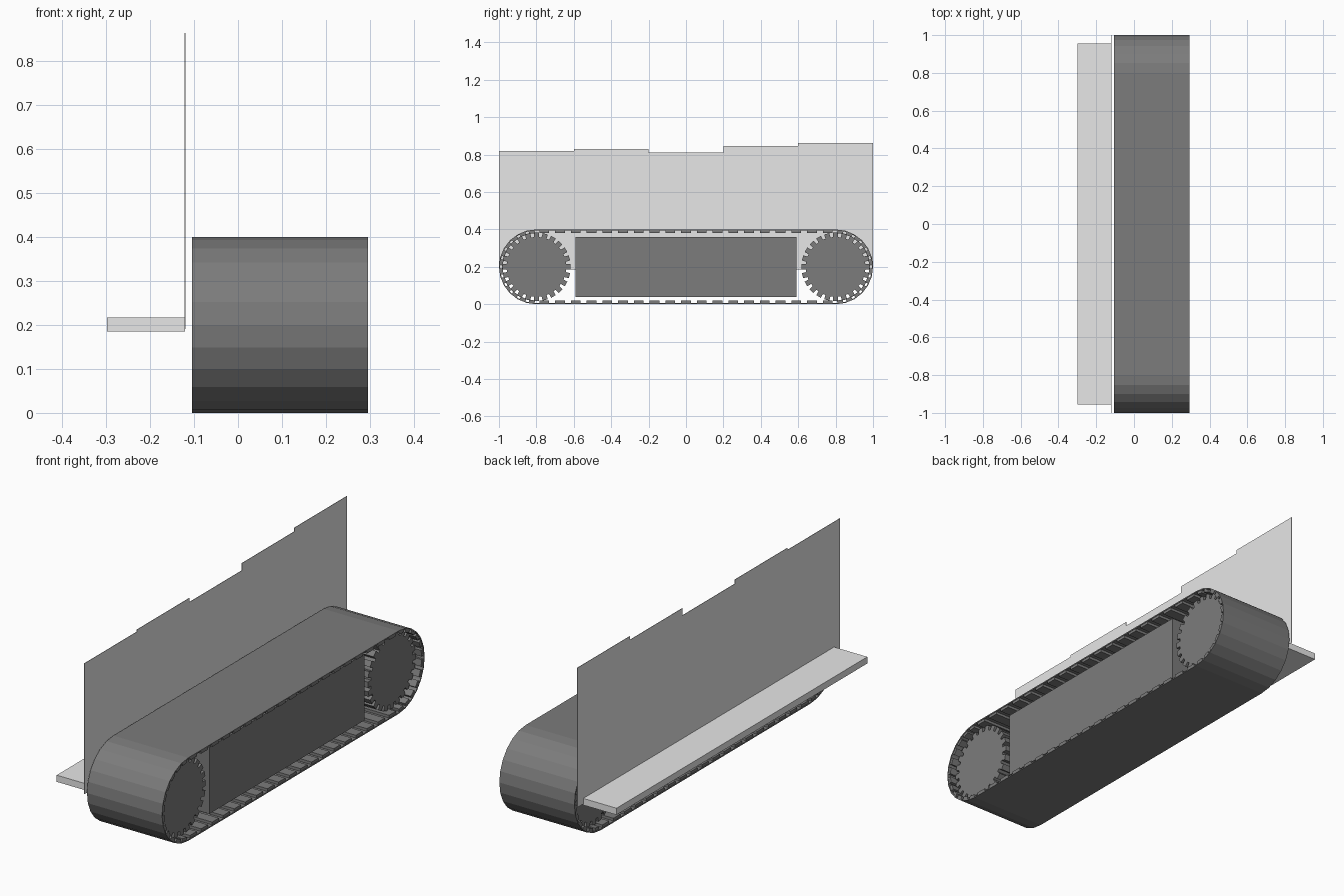
import bpy, bmesh, math
from mathutils import Matrix, Vector

if "Cube" in bpy.data.objects:
    bpy.data.objects.remove(bpy.data.objects["Cube"])


def material(name, v):
    m = bpy.data.materials.new(name)
    m.diffuse_color = (v, v, v, 1)
    m.use_nodes = True
    m.node_tree.nodes["Principled BSDF"].inputs["Base Color"].default_value = m.diffuse_color
    return m


DARK = material("dark rubber grey", 0.2)
LIGHT = material("light grey", 0.8)
BELT_X0, BELT_X1 = -0.105, 0.295      # belt width
CORE_X0, CORE_X1 = -0.07, 0.26        # wheels and inner box
WHEEL_Y, MID_Z, BELT_R = 0.8, 0.2, 0.2


def finish(bm, name, mat):
    bmesh.ops.recalc_face_normals(bm, faces=bm.faces)
    me = bpy.data.meshes.new(name)
    bm.to_mesh(me)
    bm.free()
    me.materials.append(mat)
    ob = bpy.data.objects.new(name, me)
    bpy.context.collection.objects.link(ob)
    return ob


def add_box(bm, lo, hi, mat=Matrix()):
    lo, hi = Vector(lo), Vector(hi)
    m = mat @ Matrix.Translation((lo + hi) / 2) @ Matrix.Diagonal((*(hi - lo), 1))
    bmesh.ops.create_cube(bm, size=1, matrix=m)


def box(name, lo, hi, mat):
    bm = bmesh.new()
    add_box(bm, lo, hi)
    return finish(bm, name, mat)


def stadium(r, n=12):
    pts = []
    for side, start in ((1, -90), (-1, 90)):
        for i in range(n + 1):
            a = math.radians(start + 180 * i / n)
            pts.append((side * WHEEL_Y + r * math.cos(a), MID_Z + r * math.sin(a)))
    return pts


# Belt skin: thin closed loop
bm = bmesh.new()
rings = []
for r, x in ((BELT_R, BELT_X0), (BELT_R, BELT_X1),
             (BELT_R - 0.006, BELT_X1), (BELT_R - 0.006, BELT_X0)):
    rings.append([bm.verts.new((x, y, z)) for y, z in stadium(r)])
n = len(rings[0])
for k in range(4):
    a, b = rings[k], rings[(k + 1) % 4]
    for i in range(n):
        j = (i + 1) % n
        bm.faces.new((a[i], a[j], b[j], b[i]))
finish(bm, "belt_skin", DARK)

# Ribs across the inside of the belt
bm = bmesh.new()
R0, R1, HALF = BELT_R - 0.019, BELT_R - 0.005, 0.026
STRAIGHT = 19
for i in range(STRAIGHT):
    y = -WHEEL_Y + 2 * WHEEL_Y * (i + 0.5) / STRAIGHT
    for s in (1, -1):
        z = sorted((MID_Z + s * R0, MID_Z + s * R1))
        add_box(bm, (BELT_X0 + 0.002, y - HALF, z[0]), (BELT_X1 - 0.002, y + HALF, z[1]))
for side in (1, -1):
    for i in range(12):
        a = math.radians(-90 + 15 * (i + 0.5))
        m = Matrix.Translation((0, side * WHEEL_Y, MID_Z)) @ Matrix.Rotation(
            a if side > 0 else a + math.pi, 4, 'X')
        add_box(bm, (BELT_X0 + 0.002, R0 - 0.002, -0.016),
                (BELT_X1 - 0.002, R1 - 0.002, 0.016), m)
finish(bm, "belt_ribs", DARK)

# Toothed end wheels
for side, name in ((-1, "front_wheel"), (1, "back_wheel")):
    bm = bmesh.new()
    hub = Matrix.Translation(((CORE_X0 + CORE_X1) / 2, side * WHEEL_Y, MID_Z))
    bmesh.ops.create_cone(bm, cap_ends=True, segments=32, radius1=0.16, radius2=0.16,
                          depth=CORE_X1 - CORE_X0,
                          matrix=hub @ Matrix.Rotation(math.pi / 2, 4, 'Y'))
    h = (CORE_X1 - CORE_X0) / 2
    for i in range(24):
        m = hub @ Matrix.Rotation(math.radians(15 * i), 4, 'X')
        add_box(bm, (-h, 0.153, -0.014), (h, 0.183, 0.014), m)
    finish(bm, name, DARK)

# Inner body between the wheels
box("inner_body", (CORE_X0, -0.59, 0.04), (CORE_X1, 0.59, 0.36), DARK)

# Side shelf
box("side_shelf", (-0.298, -0.955, 0.185), (-0.12, 0.955, 0.217), LIGHT)

# Thin side wall with a stepped top
bm = bmesh.new()
outline = [(1, 0.19), (-1, 0.19)]
for i, top in enumerate((0.82, 0.83, 0.81, 0.845, 0.863)):
    outline += [(-1 + 0.4 * i, top), (-0.6 + 0.4 * i, top)]
face = bm.faces.new([bm.verts.new((-0.121, y, z)) for y, z in outline])
ext = bmesh.ops.extrude_face_region(bm, geom=[face])
bmesh.ops.translate(bm, vec=(0.002, 0, 0),
                    verts=[v for v in ext["geom"] if isinstance(v, bmesh.types.BMVert)])
finish(bm, "side_wall", LIGHT)
